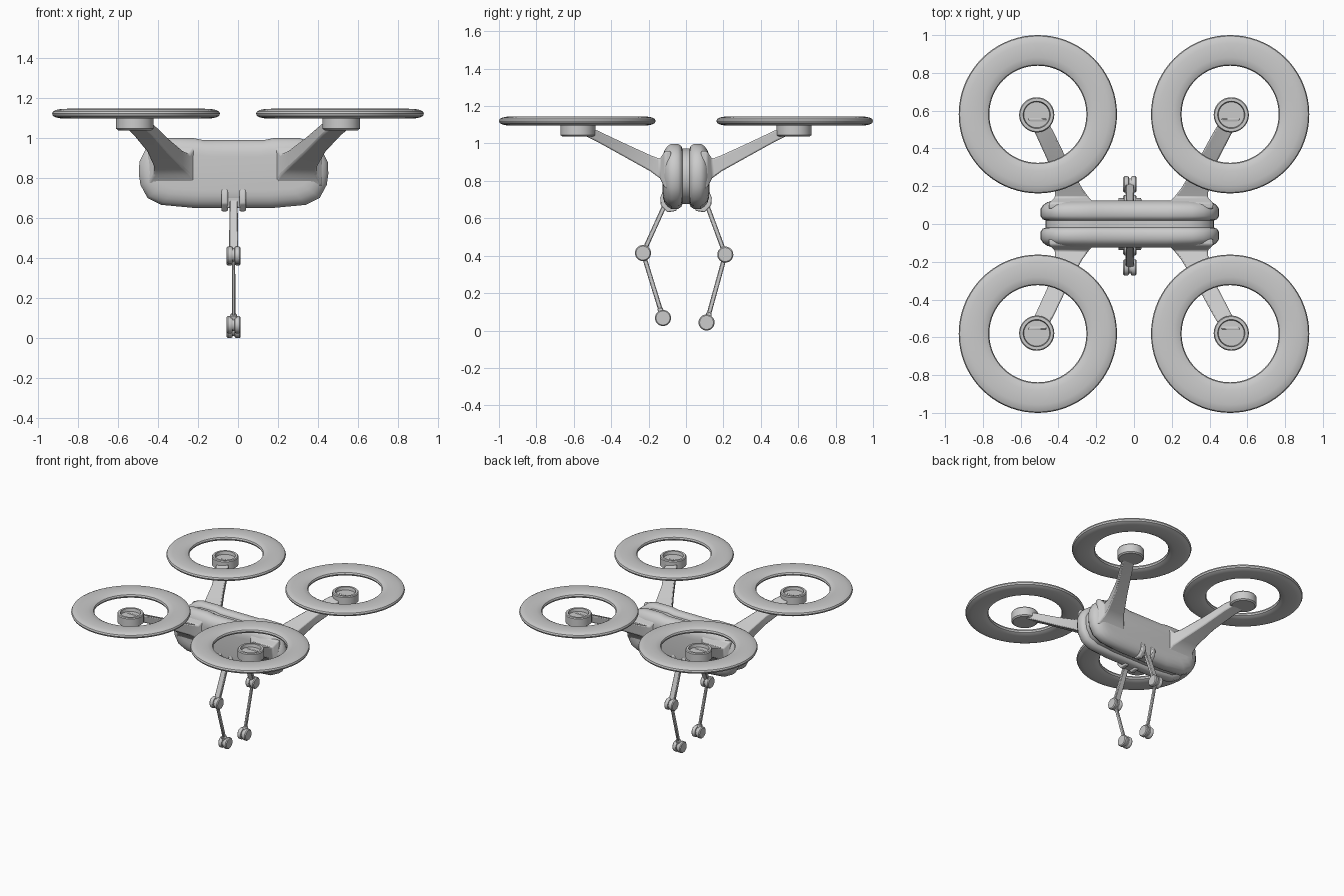
import bpy, bmesh, math
from mathutils import Vector

if "Cube" in bpy.data.objects:
    bpy.data.objects.remove(bpy.data.objects["Cube"])


def finish(name, bm, angle=35):
    bmesh.ops.recalc_face_normals(bm, faces=bm.faces)
    me = bpy.data.meshes.new(name)
    bm.to_mesh(me)
    bm.free()
    me.shade_smooth()
    me.set_sharp_from_angle(angle=math.radians(angle))
    ob = bpy.data.objects.new(name, me)
    bpy.context.collection.objects.link(ob)
    return ob


def loft(name, rings, angle=35, closed=False):
    """Skin a list of point rings; cap both ends unless closed."""
    bm = bmesh.new()
    vs = [[bm.verts.new(p) for p in r] for r in rings]
    n = len(vs[0])
    pairs = list(zip(vs, vs[1:])) + ([(vs[-1], vs[0])] if closed else [])
    for a, b in pairs:
        for i in range(n):
            j = (i + 1) % n
            bm.faces.new((a[i], a[j], b[j], b[i]))
    if not closed:
        bm.faces.new(vs[0])
        bm.faces.new(vs[-1])
    return finish(name, bm, angle)


def lathe(name, profile, centre, axis="z", segs=48, closed=False):
    """Revolve (radius, offset) points about an axis through centre."""
    rings = []
    for r, h in profile:
        ring = []
        for k in range(segs):
            a = 2 * math.pi * k / segs
            u, v = r * math.cos(a), r * math.sin(a)
            ring.append(Vector(centre) + Vector((u, v, h) if axis == "z" else (h, u, v)))
        rings.append(ring)
    return loft(name, rings, closed=closed)


def bevel(ob, width, segs=2):
    m = ob.modifiers.new("bevel", "BEVEL")
    m.width, m.segments = width, segs
    m.limit_method = "ANGLE"
    return ob


def box(name, x, y, z, bev):
    rings = [[(a, y[0], z[0]), (a, y[1], z[0]), (a, y[1], z[1]), (a, y[0], z[1])] for a in x]
    return bevel(loft(name, rings), bev)


def beam(name, a, b, wa, wb, t):
    """Flat bar in the yz plane: widths along x at each end, thickness t."""
    a, b = Vector(a), Vector(b)
    d = (b - a).normalized()
    side = Vector((0, -d.z, d.y)) * t / 2
    rings = []
    for p, w in ((a, wa), (b, wb)):
        wx = Vector((w / 2, 0, 0))
        rings.append([p + wx + side, p - wx + side, p - wx - side, p + wx - side])
    return bevel(loft(name, rings), 0.004, 1)


CX = -0.022  # body and legs sit slightly left of centre

# Body: two rounded shells with a slimmer core between them
half = [(0.2, 0.65), (0.36, 0.665), (0.43, 0.70), (0.465, 0.765), (0.473, 0.82),
        (0.47, 0.88), (0.44, 0.94), (0.39, 0.98), (0.33, 0.998), (0.2, 0.998), (0.15, 0.988)]
outline = half + [(-x, z) for x, z in reversed(half)]


def section(y, d):
    return [(CX + x * (1 - d / 0.473), y, 0.825 + (z - 0.825) * (1 - d / 0.18))
            for x, z in outline]


shell = [(0.018, 0.03), (0.025, 0.012), (0.042, 0.0), (0.08, 0.0), (0.1, 0.014),
         (0.115, 0.035), (0.123, 0.062), (0.125, 0.09)]
for side, sy in (("front", -1), ("back", 1)):
    loft(side + "_body_shell", [section(sy * y, d) for y, d in shell], 50)
loft("body_core", [section(y, 0.027) for y in (-0.025, 0.025)], 50)

# Arms, motors and rotor rings
arm = [(0.515, 0.05, 0.56, 1.072, 0.022), (0.47, 0.05, 0.48, 1.042, 0.03),
       (0.395, 0.052, 0.33, 0.965, 0.036), (0.335, 0.072, 0.19, 0.894, 0.043),
       (0.315, 0.09, 0.14, 0.866, 0.052), (0.315, 0.12, 0.112, 0.86, 0.1),
       (0.315, 0.12, 0.08, 0.86, 0.1)]  # x, half width, y, z, half height
hub = [(0.083, 0.0), (0.093, 0.008), (0.093, 0.068), (0.088, 0.075), (0.072, 0.075),
       (0.068, 0.052)]
ring = []
for k in range(16):
    a = 2 * math.pi * k / 16
    c, s = math.cos(a), math.sin(a)
    ring.append((0.338 + 0.081 * math.copysign(abs(c) ** 0.8, c),
                 0.025 * math.copysign(abs(s) ** 0.8, s)))
for sx, lr in ((-1, "left"), (1, "right")):
    for sy, fb in ((-1, "front"), (1, "back")):
        tag = fb + "_" + lr
        rings = []
        for x, w, y, z, h in arm:
            c = sx * x - 0.015 * (0.56 - y) / 0.45
            rings.append([(c - w, sy * y, z - h), (c + w, sy * y, z - h),
                          (c + w, sy * y, z + h), (c - w, sy * y, z + h)])
        bevel(loft(tag + "_arm", rings, 40), 0.008)
        lathe(tag + "_motor", hub, (sx * 0.515, sy * 0.578, 1.037))
        lathe(tag + "_rotor_ring", ring, (sx * 0.509, sy * 0.581, 1.12), segs=72, closed=True)


# Joint: two bevelled discs around a smaller core
def joint(name, y, z):
    prof = [(0.037, -0.035), (0.043, -0.029), (0.043, -0.012), (0.039, -0.006),
            (0.032, -0.005), (0.032, 0.005), (0.039, 0.006), (0.043, 0.012),
            (0.043, 0.029), (0.037, 0.035)]
    lathe(name, prof, (CX, y, z), axis="x", segs=32)


# Legs with hip brackets
legs = (("front", -1, (-0.23, 0.414), (-0.123, 0.067)),
        ("back", 1, (0.21, 0.406), (0.11, 0.043)))
for fb, sy, knee, foot in legs:
    ys = sorted((sy * 0.06, sy * 0.138))
    for x in (-0.045, 0.045):
        cheek = [(0.05, 0.755), (0.12, 0.755), (0.138, 0.71), (0.135, 0.67), (0.1, 0.632), (0.05, 0.64)]
        bevel(loft(fb + "_hip_cheek", [[(CX + x + dx, sy * y, z) for y, z in cheek]
                                       for dx in (-0.016, 0.016)]), 0.006)
    box(fb + "_hip_base", (CX - 0.04, CX + 0.04), sorted((sy * 0.05, sy * 0.12)), (0.65, 0.74), 0.006)
    beam(fb + "_upper_leg", (CX, sy * 0.105, 0.69), (CX, *knee), 0.04, 0.046, 0.024)
    joint(fb + "_knee", *knee)
    beam(fb + "_lower_leg", (CX, *knee), (CX, *foot), 0.016, 0.018, 0.024)
    # tapered ankle above the foot
    k, f = Vector((CX, *knee)), Vector((CX, *foot))
    beam(fb + "_ankle", f, f + (k - f).normalized() * 0.055, 0.06, 0.028, 0.03)
    joint(fb + "_foot", *foot)
